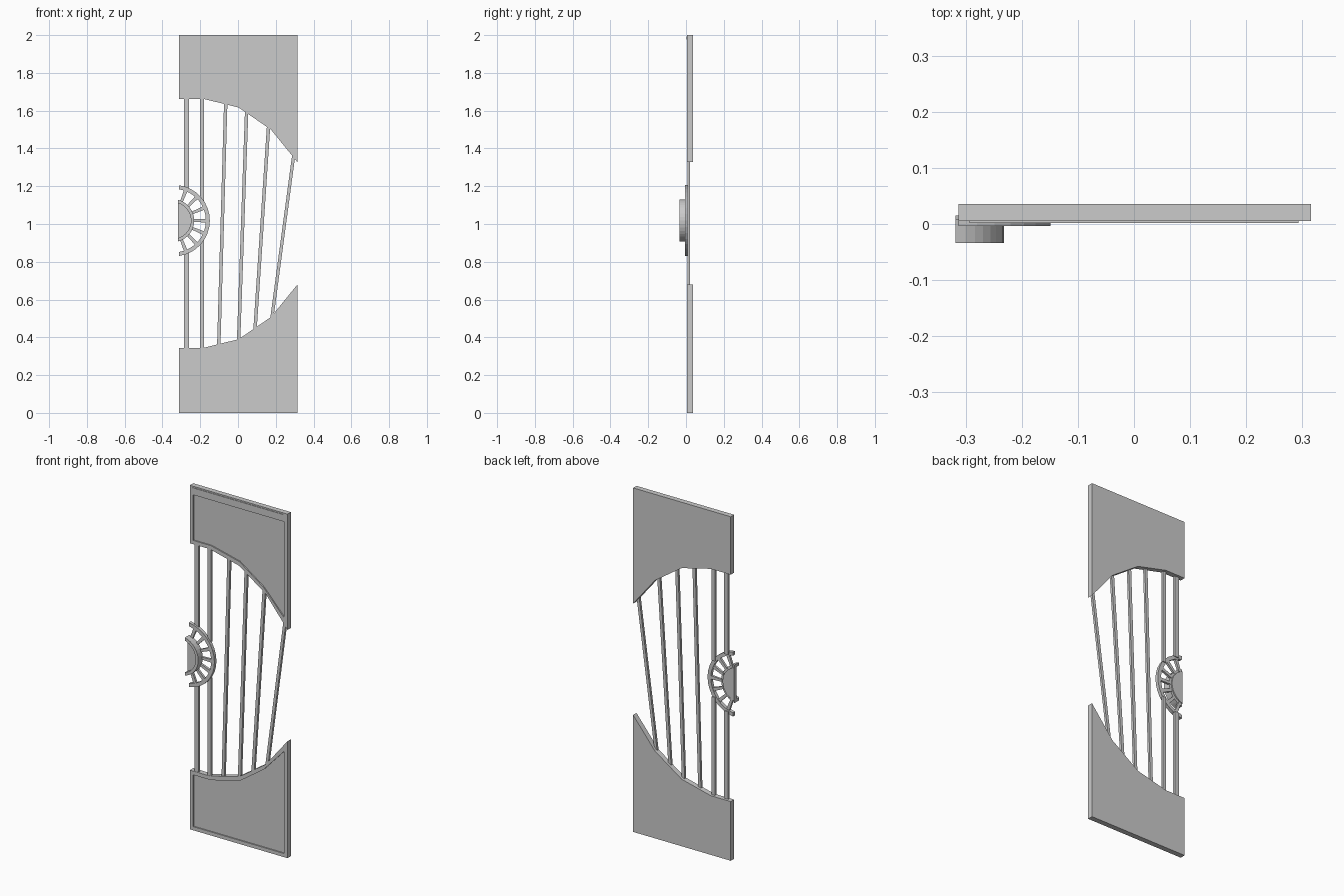
import bpy, bmesh, math

if "Cube" in bpy.data.objects:
    bpy.data.objects.remove(bpy.data.objects["Cube"])

def finish(name, bm):
    bmesh.ops.recalc_face_normals(bm, faces=bm.faces)
    me = bpy.data.meshes.new(name)
    bm.to_mesh(me)
    bm.free()
    ob = bpy.data.objects.new(name, me)
    bpy.context.collection.objects.link(ob)
    return ob

def loop(bm, pts, y):
    return [bm.verts.new((x, y, z)) for x, z in pts]

def bridge(bm, a, b):
    n = len(a)
    for i in range(n):
        j = (i + 1) % n
        bm.faces.new((a[i], a[j], b[j], b[i]))

def prism(name, pts, y0, y1):
    bm = bmesh.new()
    a, b = loop(bm, pts, y0), loop(bm, pts, y1)
    bm.faces.new(a)
    bm.faces.new(b)
    bridge(bm, a, b)
    return finish(name, bm)

def recessed_panel(name, outer, inner, front, floor, back):
    bm = bmesh.new()
    loops = [loop(bm, outer, back), loop(bm, outer, front),
             loop(bm, inner, front), loop(bm, inner, floor)]
    for a, b in zip(loops, loops[1:]):
        bridge(bm, a, b)
    bm.faces.new(loops[0])
    bm.faces.new(loops[-1])
    return finish(name, bm)

def arc(cx, cz, r, xcut, n):
    # arc to the right of the vertical line x = xcut
    t = math.acos((xcut - cx) / r)
    return [(cx + r * math.cos(-t + 2 * t * i / n),
             cz + r * math.sin(-t + 2 * t * i / n)) for i in range(n + 1)]

# solid panels: the curved edge is mirrored between bottom and top
MID = 1.0035
curve = [(0.315, 0.68), (0.175, 0.508), (0.003, 0.39), (-0.185, 0.344), (-0.313, 0.344)]
inset = [(0.292, 0.614), (0.16, 0.473), (0.006, 0.366), (-0.178, 0.322), (-0.292, 0.322)]

def flip(pts):
    return [(x, 2 * MID - z) for x, z in pts]

recessed_panel("lower_panel", [(-0.313, 0), (0.315, 0)] + curve,
               [(-0.292, 0.021), (0.292, 0.021)] + inset, 0.005, 0.012, 0.036)
recessed_panel("upper_panel", [(-0.313, 2), (0.315, 2)] + flip(curve),
               [(-0.292, 1.95), (0.292, 1.95)] + flip(inset), 0.005, 0.012, 0.036)

# thin strip along the top edge
prism("top_strip", [(-0.293, 1.976), (0.293, 1.976), (0.293, 1.992), (-0.293, 1.992)], 0.002, 0.007)

# fanned bars: bottom x, z, top x, z, width
bars = [(-0.102, 0.35, -0.065, 1.64, 0.018), (0.003, 0.38, 0.046, 1.605, 0.018),
        (0.09, 0.44, 0.162, 1.52, 0.018), (0.179, 0.50, 0.295, 1.365, 0.017)]
# upright bars stop at the handle ring
for x, w, h in ((-0.273, 0.026, 0.165), (-0.19, 0.021, 0.105)):
    bars += [(x, 0.335, x, 1.018 - h, w), (x, 1.018 + h, x, 1.67, w)]
for i, (x0, z0, x1, z1, w) in enumerate(bars):
    h = w / 2
    prism(f"bar_{i + 1}", [(x0 - h, z0), (x0 + h, z0), (x1 + h, z1), (x1 - h, z1)], 0.007, 0.021)

# half-wheel handle: outer ring, hub rim, hub disc, spokes
CZ = 1.018
CX, HX = -0.338, -0.346
prism("handle_ring", arc(CX, CZ, 0.189, -0.313, 16) + arc(CX, CZ, 0.168, -0.313, 16)[::-1], -0.004, 0.015)
prism("hub_rim", arc(HX, CZ, 0.114, -0.318, 16) + arc(HX, CZ, 0.097, -0.318, 16)[::-1], -0.034, 0.008)
prism("hub_disc", arc(HX, CZ, 0.1, -0.318, 16), -0.008, 0.015)
for k in range(-3, 4):
    t = math.radians(23 * k)
    c, s = math.cos(t), math.sin(t)
    pts = [(CX + r * c - w * s, CZ + r * s + w * c)
           for r, w in ((0.098, -0.007), (0.175, -0.01), (0.175, 0.01), (0.098, 0.007))]
    prism(f"spoke_{k + 4}", pts, -0.001, 0.012)
